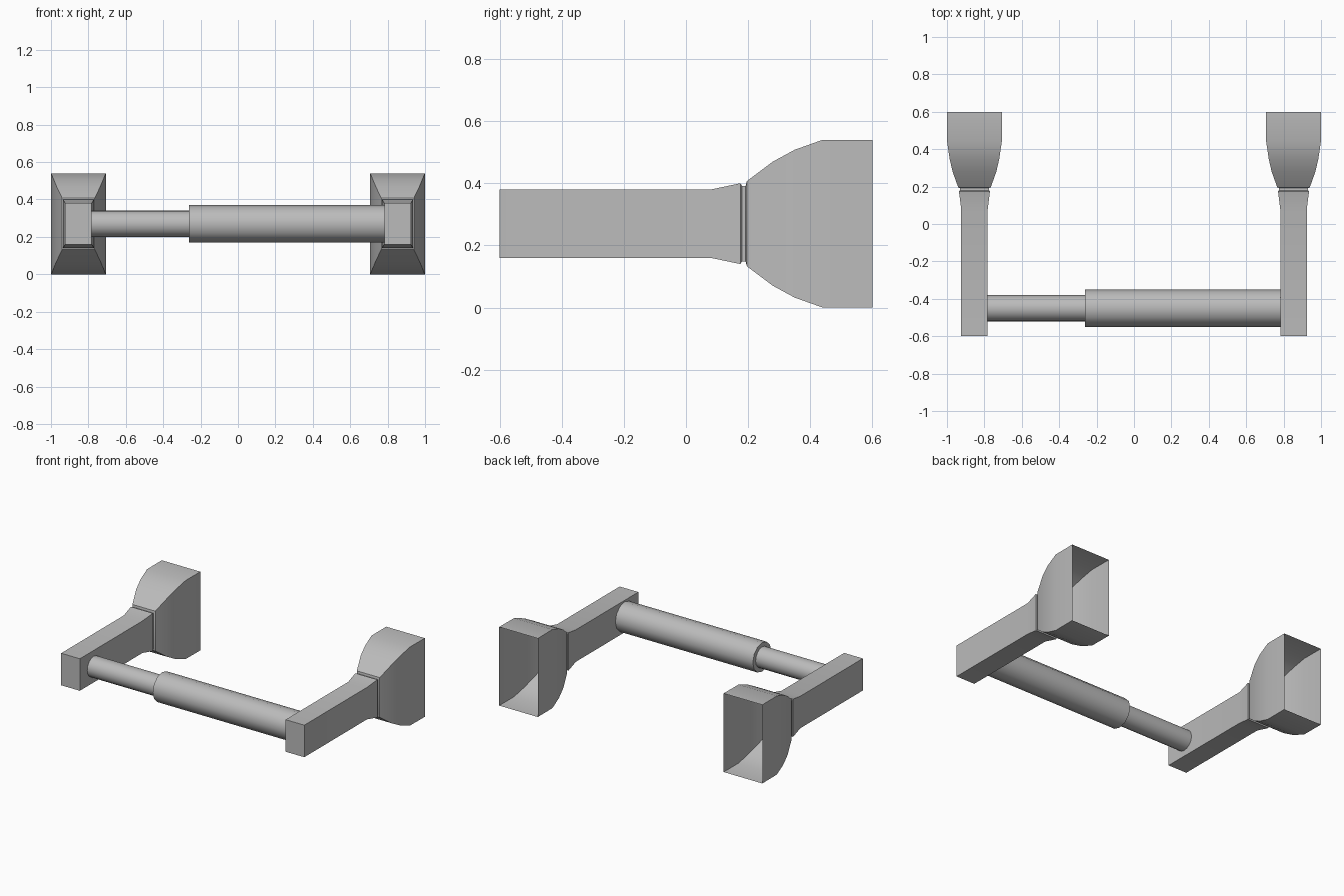
import bpy, bmesh, math
from mathutils import Matrix

if "Cube" in bpy.data.objects:
    bpy.data.objects.remove(bpy.data.objects["Cube"])

gray = bpy.data.materials.new("satin_gray")
gray.use_nodes = True
color = (0.5, 0.5, 0.5, 1)
gray.diffuse_color = color
gray.node_tree.nodes["Principled BSDF"].inputs["Base Color"].default_value = color

AXIS_Z = 0.27
POST_X = 0.853


def finish(bm, name):
    mesh = bpy.data.meshes.new(name)
    bm.to_mesh(mesh)
    bm.free()
    obj = bpy.data.objects.new(name, mesh)
    bpy.context.collection.objects.link(obj)
    mesh.materials.append(gray)
    bpy.ops.object.select_all(action="DESELECT")
    obj.select_set(True)
    bpy.context.view_layer.objects.active = obj
    bpy.ops.object.shade_smooth_by_angle(angle=math.radians(35))
    return obj


def loft(name, x, sections):
    """Rectangular sections (y, half width, half height), closed at the front, open at the wall."""
    bm = bmesh.new()
    rings = [[bm.verts.new((x + sx * w, y, AXIS_Z + sz * h))
              for sx, sz in ((-1, -1), (1, -1), (1, 1), (-1, 1))]
             for y, w, h in sections]
    bm.faces.new(rings[0])
    for near, far in zip(rings, rings[1:]):
        for i in range(4):
            j = (i + 1) % 4
            bm.faces.new((near[i], far[i], far[j], near[j]))
    return finish(bm, name)


def rod(name, x0, x1, radius, sides):
    bm = bmesh.new()
    place = Matrix.Translation(((x0 + x1) / 2, -0.45, AXIS_Z)) @ Matrix.Rotation(math.pi / 2, 4, "Y")
    bmesh.ops.create_cone(bm, cap_ends=True, segments=sides, radius1=radius,
                          radius2=radius, depth=x1 - x0, matrix=place)
    return finish(bm, name)


# Arm, flared neck, groove and hollow wall mount in one profile
profile = [
    (-0.6, 0.071, 0.11), (0.08, 0.071, 0.11), (0.175, 0.083, 0.13),
    (0.18, 0.077, 0.122), (0.192, 0.077, 0.122), (0.196, 0.087, 0.137),
    (0.28, 0.117, 0.2), (0.35, 0.133, 0.238), (0.44, 0.146, 0.27), (0.6, 0.147, 0.27),
]
loft("left_arm_and_mount", POST_X, profile)
loft("right_arm_and_mount", -POST_X, profile)

# Telescoping roller
rod("roller_sleeve", -0.263, 0.782, 0.1, 12)
rod("roller_inner_rod", -0.785, -0.263, 0.07, 16)
